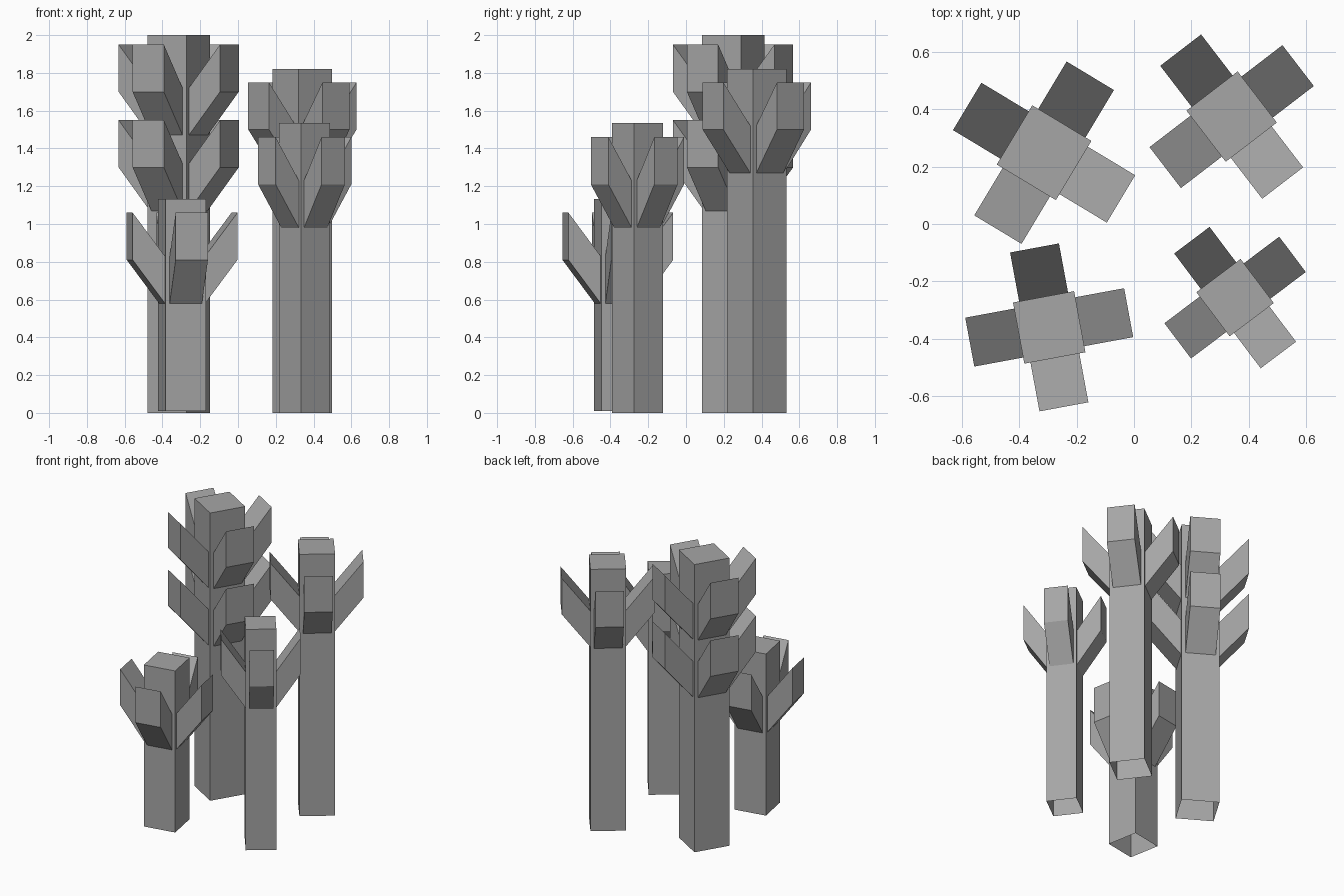
import bpy, bmesh, math
from mathutils import Matrix

cube = bpy.data.objects.get("Cube")
if cube:
    bpy.data.objects.remove(cube, do_unlink=True)

# Single stone grey
grey = bpy.data.materials.new("stone_grey")
grey.use_nodes = True
grey.diffuse_color = (0.38, 0.38, 0.38, 1)
grey.node_tree.nodes["Principled BSDF"].inputs["Base Color"].default_value = (0.38, 0.38, 0.38, 1)

ARM_HEIGHT = 0.25   # height of an arm's upright end
ARM_RISE = 0.23     # how far an arm climbs from trunk to tip


def box_mesh(name, size, centre, open_side, shear=0.0):
    """Box with one hidden face left open; shear lifts z along x."""
    bm = bmesh.new()
    bmesh.ops.create_cube(bm, size=1)
    bm.normal_update()
    hidden = [f for f in bm.faces if f.normal.dot(open_side) > 0.9]
    bmesh.ops.delete(bm, geom=hidden, context='FACES_ONLY')
    for v in bm.verts:
        v.co.z += shear * v.co.x / size[2]
    bmesh.ops.transform(bm, verts=bm.verts,
                        matrix=Matrix.Translation(centre) @ Matrix.Diagonal((*size, 1)))
    mesh = bpy.data.meshes.new(name)
    bm.to_mesh(mesh)
    bm.free()
    mesh.materials.append(grey)
    return mesh


def place(name, mesh, x, y, z, turn):
    ob = bpy.data.objects.new(name, mesh)
    ob.location = (x, y, z)
    ob.rotation_euler.z = turn
    bpy.context.collection.objects.link(ob)


def pillar(name, x, y, base, top, side, degrees, arm_tops):
    turn = math.radians(degrees)
    down, inward = Matrix.Identity(3)[2] * -1, Matrix.Identity(3)[0] * -1
    # Square trunk, open underneath
    height = top - base
    trunk = box_mesh(name + "_trunk", (side, side, height), (0, 0, height / 2), down)
    place(name + "_trunk", trunk, x, y, base, turn)
    # Slanted arms, one on each trunk face
    reach = 0.8 * side
    arm = box_mesh(name + "_arm", (reach, reach, ARM_HEIGHT),
                   (side / 2 + reach / 2, 0, -(ARM_HEIGHT + ARM_RISE) / 2),
                   inward, ARM_RISE)
    for tier, z in enumerate(arm_tops, 1):
        for k in range(4):
            place(f"{name}_arm_{tier}_{k + 1}", arm, x, y, z, turn + k * math.pi / 2)


pillar("back_left", -0.314, 0.249, 0.0, 2.0, 0.241, -31, (1.95, 1.55))
pillar("back_right", 0.341, 0.375, 0.0, 1.82, 0.225, 37.5, (1.75,))
pillar("front_left", -0.296, -0.361, 0.01, 1.133, 0.217, 10.5, (1.06,))
pillar("front_right", 0.353, -0.257, 0.0, 1.535, 0.193, 37, (1.46,))
